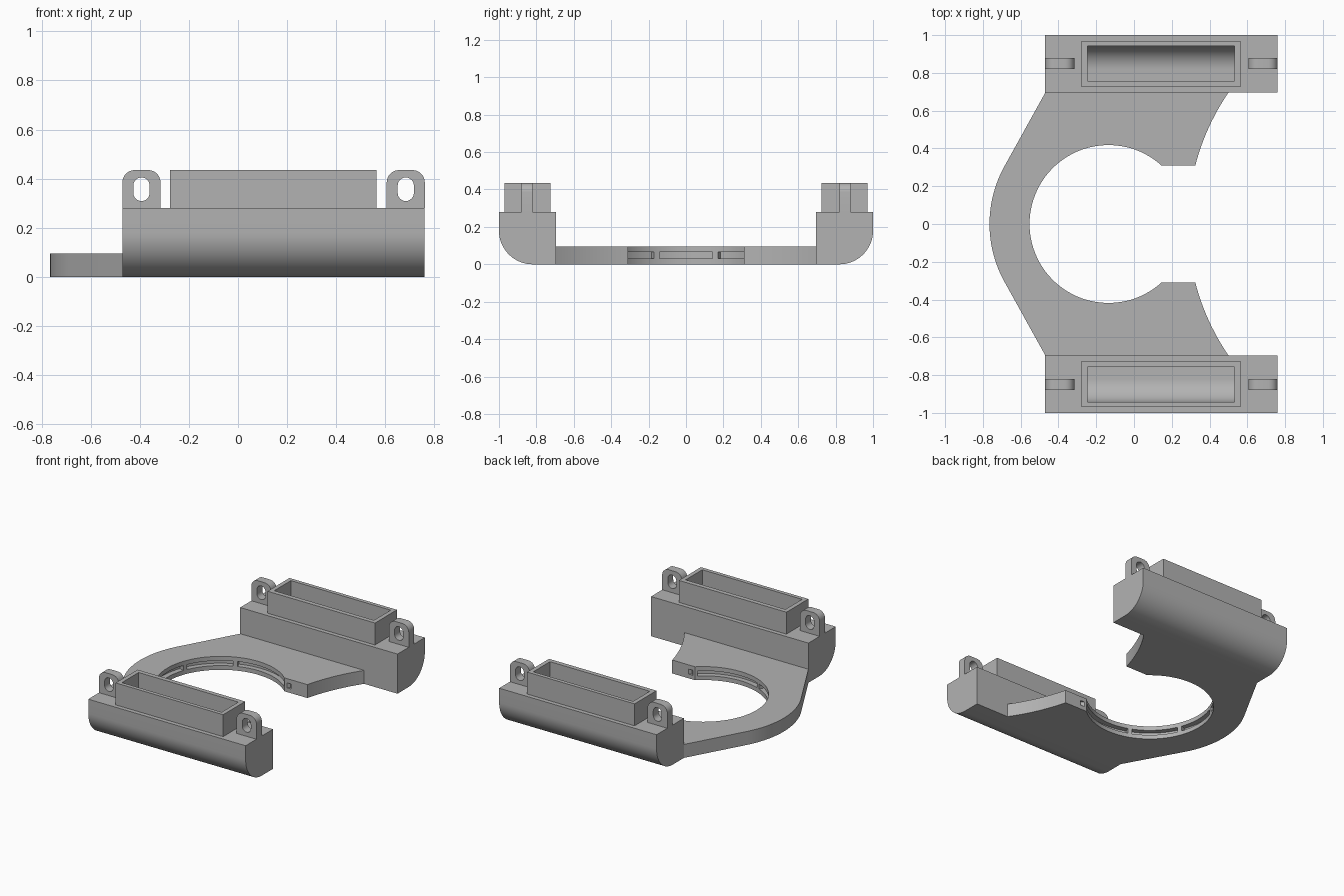
import bpy, bmesh
from math import sin, cos, radians, degrees, atan2

cube = bpy.data.objects.get("Cube")
if cube:
    bpy.data.objects.remove(cube, do_unlink=True)

grey = bpy.data.materials.new("plain grey")
grey.use_nodes = True
grey.diffuse_color = (0.45, 0.45, 0.45, 1)
grey.node_tree.nodes["Principled BSDF"].inputs["Base Color"].default_value = (0.45, 0.45, 0.45, 1)


def arc(cx, cy, r, a0, a1, n):
    """Points on an arc, angles in degrees."""
    angles = [radians(a0 + (a1 - a0) * i / n) for i in range(n + 1)]
    return [(cx + r * cos(a), cy + r * sin(a)) for a in angles]


def prism(name, outline, axis, lo, hi):
    """Extrude a closed outline along an axis."""
    place = {"x": lambda u, v, h: (h, u, v),
             "y": lambda u, v, h: (u, h, v),
             "z": lambda u, v, h: (u, v, h)}[axis]
    bm = bmesh.new()
    low = [bm.verts.new(place(u, v, lo)) for u, v in outline]
    high = [bm.verts.new(place(u, v, hi)) for u, v in outline]
    bm.faces.new(low)
    bm.faces.new(high)
    n = len(outline)
    for i in range(n):
        j = (i + 1) % n
        bm.faces.new((low[i], low[j], high[j], high[i]))
    bmesh.ops.recalc_face_normals(bm, faces=bm.faces)
    mesh = bpy.data.meshes.new(name)
    bm.to_mesh(mesh)
    bm.free()
    mesh.materials.append(grey)
    obj = bpy.data.objects.new(name, mesh)
    bpy.context.collection.objects.link(obj)
    return obj


def activate(obj):
    bpy.ops.object.select_all(action="DESELECT")
    obj.select_set(True)
    bpy.context.view_layer.objects.active = obj


def combine(obj, other, operation):
    """Apply a boolean and remove the helper."""
    activate(obj)
    mod = obj.modifiers.new("boolean", "BOOLEAN")
    mod.operation, mod.solver, mod.object = operation, "EXACT", other
    bpy.ops.object.modifier_apply(modifier=mod.name)
    bpy.data.objects.remove(other, do_unlink=True)


def finish(obj):
    activate(obj)
    bpy.ops.object.shade_smooth_by_angle(angle=radians(30))


# Open ring plate: outer arc, straight flanks, curved jaw edges, round hole
HX, HOLE_R, OUTER_R = -0.135, 0.418, 0.63
MOUTH_Y, BLOCK_Y = 0.31, 0.695
mouth = degrees(atan2(MOUTH_Y, 0.281))
jaw_x, jaw_r = 1.518, 1.233
jaw_a = degrees(atan2(MOUTH_Y, 0.325 - jaw_x))
jaw_b = degrees(atan2(BLOCK_Y, 0.5 - jaw_x))
outline = [(-0.47, BLOCK_Y)] + arc(HX, 0, OUTER_R, 151, 209, 24) + [(-0.47, -BLOCK_Y)]
outline += arc(jaw_x, 0, jaw_r, -jaw_b, -jaw_a, 12)
outline += arc(HX, 0, HOLE_R, 360 - mouth, mouth, 72)
outline += arc(jaw_x, 0, jaw_r, jaw_a, jaw_b, 12)
plate = prism("ring_plate", outline, "z", 0, 0.095)

# Groove in the hole wall, interrupted by small ribs
ribs = [48, 112, 158, 202, 248, 312]
starts = [38] + [a + 2 for a in ribs]
ends = [a - 2 for a in ribs] + [322]
for a, b in zip(starts, ends):
    steps = max(2, int((b - a) / 4))
    sector = arc(HX, 0, 0.455, a, b, steps) + arc(HX, 0, 0.38, b, a, steps)
    combine(plate, prism("groove_cutter", sector, "z", 0.03, 0.065), "DIFFERENCE")
finish(plate)


def tray_profile(inner, outer, bottom, top, r, side):
    """Cross-section with a rounded lower outside edge."""
    pts = [(inner, top), (inner, bottom)]
    pts += arc(outer - r, bottom + r, r, -90, 0, 16) + [(outer, top)]
    return [(side * y, z) for y, z in pts]


for side, label in ((-1, "front"), (1, "back")):
    # Holder block with raised rim and hollow
    holder = prism(label + "_holder", tray_profile(BLOCK_Y, 1, 0, 0.28, 0.18, side), "x", -0.47, 0.76)
    rim = [(side * y, z) for y, z in ((0.725, 0.2), (0.97, 0.2), (0.97, 0.435), (0.725, 0.435))]
    combine(holder, prism("rim", rim, "x", -0.277, 0.563), "UNION")
    hollow = tray_profile(0.757, 0.943, 0.055, 0.6, 0.125, side)
    combine(holder, prism("hollow_cutter", hollow, "x", -0.247, 0.533), "DIFFERENCE")
    finish(holder)

    # Slotted lugs at both ends
    for end, cx in (("right", -0.393), ("left", 0.683)):
        w, r = 0.0775, 0.05
        shape = [(cx - w, 0.28), (cx + w, 0.28)]
        shape += arc(cx + w - r, 0.435 - r, r, 0, 90, 8) + arc(cx - w + r, 0.435 - r, r, 90, 180, 8)
        y0, y1 = sorted((side * 0.82, side * 0.88))
        lug = prism(f"{label}_{end}_lug", shape, "y", y0, y1)
        slot = arc(cx, 0.372, 0.033, 0, 180, 12) + arc(cx, 0.342, 0.033, 180, 360, 12)
        combine(lug, prism("slot_cutter", slot, "y", y0 - 0.05, y1 + 0.05), "DIFFERENCE")
        finish(lug)
